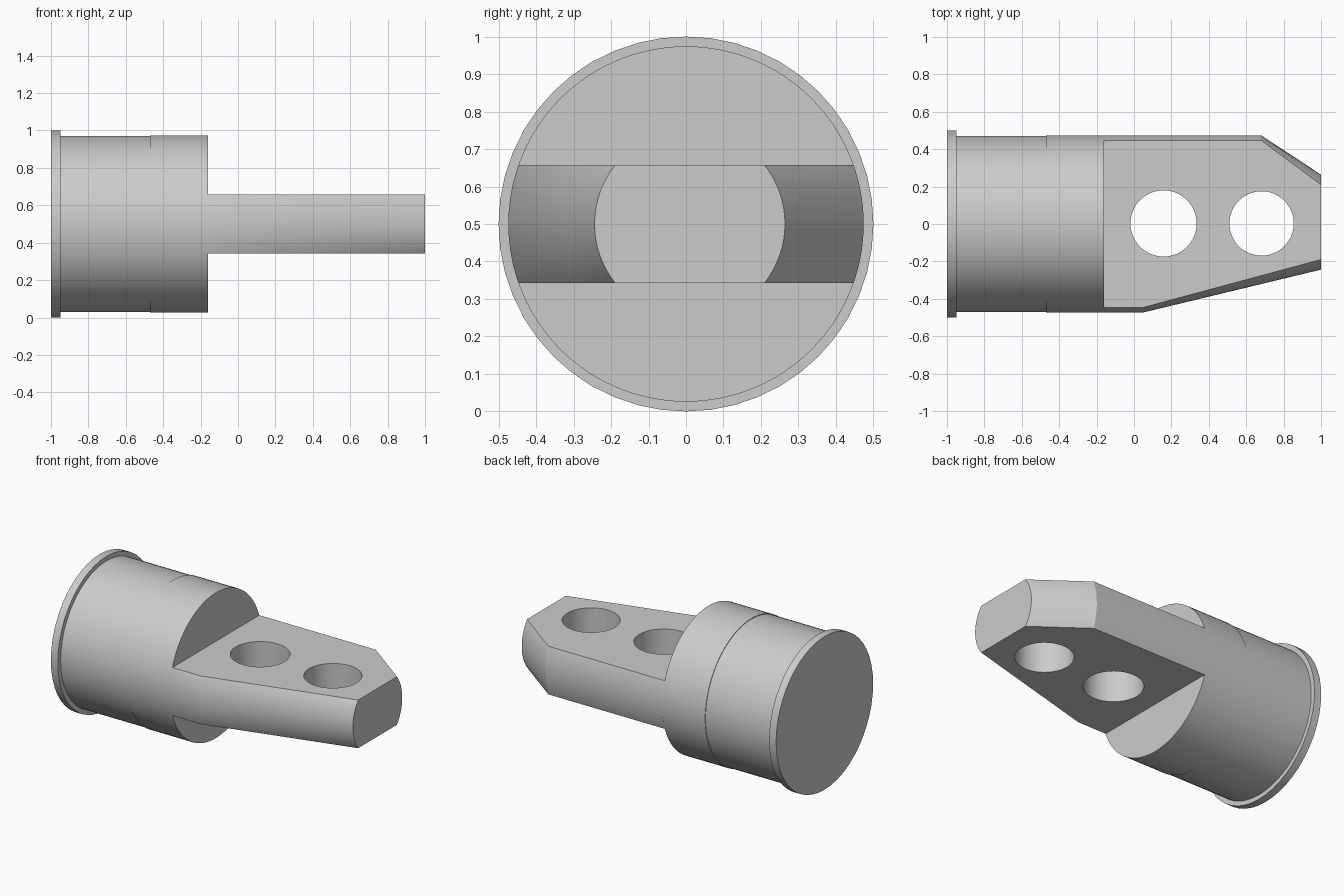
import bpy
import bmesh
from math import asin, cos, sin, pi, radians

AXIS_Z = 0.5
SHOULDER_X = -0.16
HALF_T = 0.157      # half thickness of the tongue
BODY_R = 0.474
TIP_R, TIP_Y = 0.254, 0.01
ARC = 17            # points per rounded side

default = bpy.data.objects.get("Cube")
if default:
    bpy.data.objects.remove(default)

grey = bpy.data.materials.new("plain grey")
grey.use_nodes = True
colour = (0.6, 0.6, 0.6, 1)
grey.diffuse_color = colour
grey.node_tree.nodes["Principled BSDF"].inputs["Base Color"].default_value = colour


def make_object(name, bm):
    bmesh.ops.recalc_face_normals(bm, faces=bm.faces)
    mesh = bpy.data.meshes.new(name)
    bm.to_mesh(mesh)
    bm.free()
    mesh.materials.append(grey)
    obj = bpy.data.objects.new(name, mesh)
    bpy.context.collection.objects.link(obj)
    return obj


def smooth(obj):
    bpy.ops.object.select_all(action='DESELECT')
    obj.select_set(True)
    bpy.context.view_layer.objects.active = obj
    bpy.ops.object.shade_smooth_by_angle(angle=radians(20))


def skin(bm, rings):
    """Join rings of points into a closed solid."""
    loops = [[bm.verts.new(p) for p in ring] for ring in rings]
    n = len(loops[0])
    for a, b in zip(loops, loops[1:]):
        for i in range(n):
            j = (i + 1) % n
            bm.faces.new((a[i], a[j], b[j], b[i]))
    bm.faces.new(loops[0])
    bm.faces.new(loops[-1])


def turned(name, profile, segments):
    """Solid of revolution along x from (x, radius) pairs."""
    bm = bmesh.new()
    turns = [2 * pi * i / segments for i in range(segments)]
    skin(bm, [[(x, r * cos(t), AXIS_Z + r * sin(t)) for t in turns]
              for x, r in profile])
    obj = make_object(name, bm)
    smooth(obj)
    return obj


# Round shank: flange, rear barrel and very slightly wider front barrel
turned("flange", [(-1, 0.5), (-0.95, 0.5)], 48)
turned("barrel", [(-0.95, 0.47), (-0.47, 0.47), (-0.47, BODY_R),
                  (SHOULDER_X, BODY_R)], 96)


# Flat tongue with rounded sides, each tapering from its own start
def side_y(x, z, side, start):
    full = side * (BODY_R ** 2 - z * z) ** 0.5
    tip = TIP_Y + side * (TIP_R ** 2 - z * z) ** 0.5
    t = max(0, (x - start) / (1 - start))
    return full + (tip - full) * t


span = asin(HALF_T / TIP_R)
heights = [TIP_R * sin(span * (2 * i / (ARC - 1) - 1)) for i in range(ARC)]
rings = []
for x in (SHOULDER_X, 0.045, 0.68, 1):
    back = [(x, side_y(x, z, 1, 0.68), AXIS_Z + z) for z in heights]
    front = [(x, side_y(x, z, -1, 0.045), AXIS_Z + z) for z in reversed(heights)]
    rings.append(back + front)
bm = bmesh.new()
skin(bm, rings)
tongue = make_object("tongue", bm)

# Two through holes
for label, x, radius in (("rear", 0.158, 0.177), ("front", 0.682, 0.172)):
    bm = bmesh.new()
    bmesh.ops.create_cone(bm, cap_ends=True, segments=64, radius1=radius,
                          radius2=radius, depth=1)
    bmesh.ops.translate(bm, verts=bm.verts, vec=(x, 0.003, AXIS_Z))
    cutter = make_object(label + "_hole_cutter", bm)
    cut = tongue.modifiers.new(label + " hole", 'BOOLEAN')
    cut.operation = 'DIFFERENCE'
    cut.solver = 'EXACT'
    cut.object = cutter
    bpy.context.view_layer.objects.active = tongue
    bpy.ops.object.modifier_apply(modifier=cut.name)
    bpy.data.objects.remove(cutter)

smooth(tongue)
